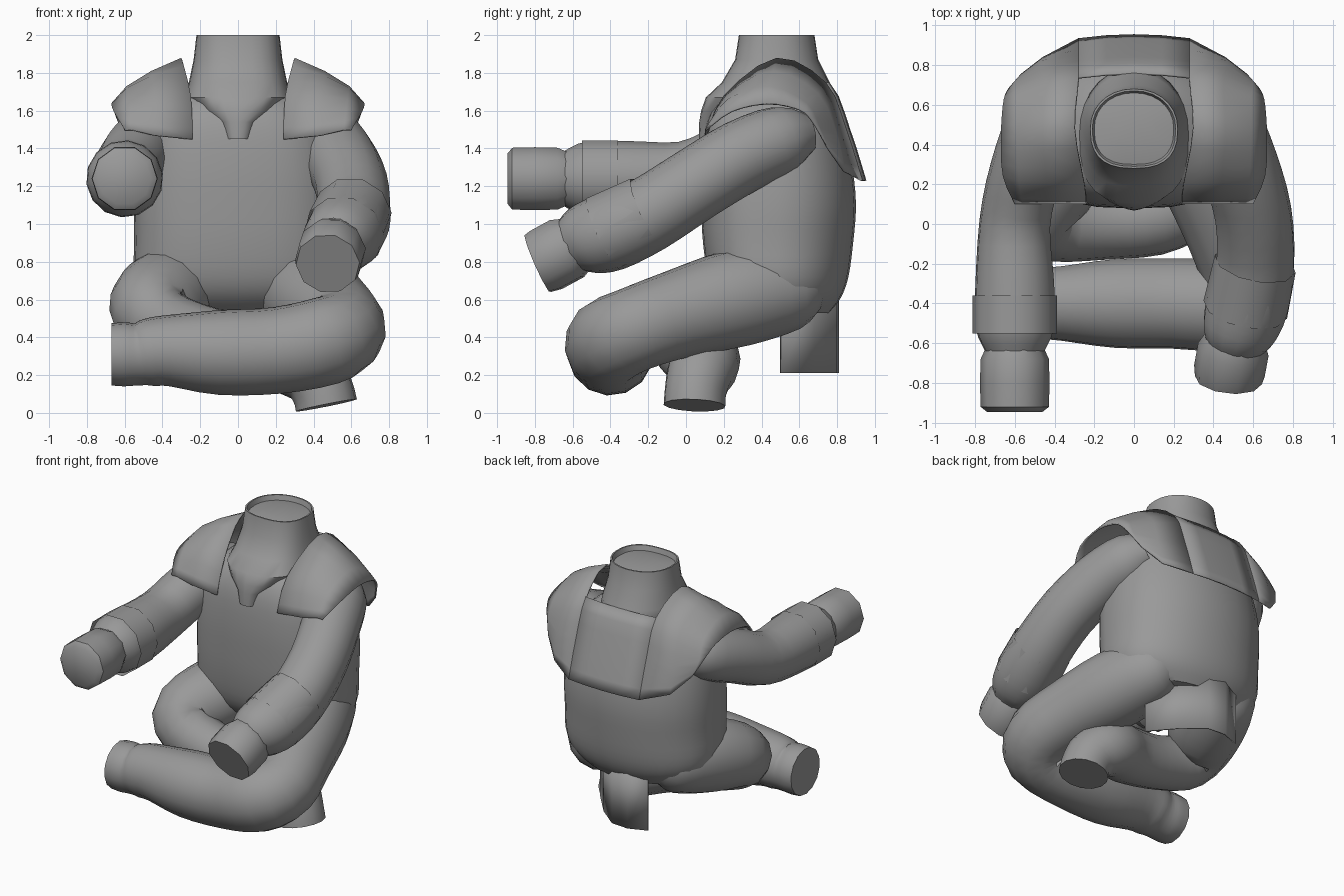
import bpy, bmesh, math
from mathutils import Vector

if "Cube" in bpy.data.objects:
    bpy.data.objects.remove(bpy.data.objects["Cube"])

grey = bpy.data.materials.new("dark_grey")
grey.diffuse_color = (.32, .32, .32, 1)
grey.use_nodes = True
grey.node_tree.nodes["Principled BSDF"].inputs["Base Color"].default_value = grey.diffuse_color


def finish(name, bm, angle=40, thickness=0):
    bmesh.ops.remove_doubles(bm, verts=bm.verts, dist=.0005)
    bmesh.ops.recalc_face_normals(bm, faces=bm.faces)
    me = bpy.data.meshes.new(name)
    bm.to_mesh(me)
    bm.free()
    me.materials.append(grey)
    ob = bpy.data.objects.new(name, me)
    bpy.context.collection.objects.link(ob)
    if thickness:
        m = ob.modifiers.new("thickness", 'SOLIDIFY')
        m.thickness = thickness
        m.offset = -1
    bpy.ops.object.select_all(action='DESELECT')
    ob.select_set(True)
    bpy.context.view_layer.objects.active = ob
    bpy.ops.object.shade_smooth_by_angle(angle=math.radians(angle))
    return ob


def loft(name, rows, closed=True, caps=True, mirror=False, **kw):
    """Skin a list of equal-length point rows."""
    bm = bmesh.new()
    for s in ((1, -1) if mirror else (1,)):
        vs = [[bm.verts.new((s * p[0], p[1], p[2])) for p in r] for r in rows]
        n = len(rows[0])
        for a, b in zip(vs, vs[1:]):
            for i in range(n if closed else n - 1):
                j = (i + 1) % n
                bm.faces.new((a[i], a[j], b[j], b[i]))
        if closed and caps:
            bm.faces.new(vs[0])
            bm.faces.new(vs[-1])
    return finish(name, bm, **kw)


def ring(z, hx, y0, y1, n=28, front=2.2):
    """Slice of half width hx from y0 to y1; squarer front, round back."""
    out, yc, r = [], (y0 + y1) / 2, (y1 - y0) / 2
    for i in range(n):
        t = math.tau * i / n
        c, s = math.cos(t), math.sin(t)
        e = 2.1 if s > 0 else front
        out.append((hx * math.copysign(abs(c) ** (2 / e), c),
                    yc + r * math.copysign(abs(s) ** (2 / e), s), z))
    return out


def spline(pts, steps):
    """Catmull-Rom through tuples of any length."""
    P = [pts[0]] + list(pts) + [pts[-1]]
    out = []
    for k in range(1, len(P) - 2):
        for i in range(steps):
            t = i / steps
            out.append(tuple(0.5 * (2 * b + (c - a) * t + (2 * a - 5 * b + 4 * c - d) * t * t
                                    + (3 * b - a - 3 * c + d) * t ** 3)
                             for a, b, c, d in zip(P[k - 1], P[k], P[k + 1], P[k + 2])))
    return out + [tuple(pts[-1])]


def tube(name, pts, steps=3, n=14, **kw):
    """Limb through (x, y, z, radius) points."""
    P = spline(pts, steps)
    C = [Vector(p[:3]) for p in P]
    rows, u = [], Vector((0, 0, 1))
    for i, p in enumerate(P):
        d = (C[min(i + 1, len(C) - 1)] - C[max(i - 1, 0)]).normalized()
        u = (u - d * u.dot(d)).normalized()
        v = d.cross(u)
        rows.append([C[i] + p[3] * (math.cos(a) * u + math.sin(a) * v)
                     for a in (math.tau * (k + .5) / n for k in range(n))])
    return loft(name, rows, **kw)


# torso with rounded back and pelvis
slices = [(.53, .38, .28, .76), (.61, .5, .18, .82), (.72, .55, .12, .86), (.9, .55, .09, .885),
          (1.1, .55, .08, .9), (1.3, .53, .08, .88), (1.5, .48, .1, .83), (1.63, .37, .15, .78),
          (1.71, .24, .22, .72)]
loft("torso", [ring(*s, front=2.8) for s in spline(slices, 3)])

# neck stump with chest bib below and a recessed top
neck = [(1.45, .09, .068, .6), (1.54, .13, .07, .76), (1.6, .22, .08, .79), (1.67, .28, .105, .785),
        (1.75, .26, .19, .76), (1.87, .235, .26, .7),
        (2.0, .22, .28, .68), (2.0, .21, .29, .67), (1.965, .2, .3, .66), (1.98, .11, .38, .57)]
loft("neck", [ring(*s, front=2.6) for s in neck])

# shoulder cape: arcs running from the chest over the shoulder and down the back
arcs = [[(.24, .1, 1.45), (.25, .2, 1.68), (.3, .48, 1.88), (.28, .74, 1.75), (.28, .85, 1.5), (.28, .935, 1.23)],
        [(.44, .1, 1.47), (.44, .21, 1.68), (.46, .46, 1.81), (.45, .7, 1.69), (.47, .8, 1.47), (.46, .84, 1.28)],
        [(.56, .1, 1.5), (.58, .22, 1.66), (.59, .44, 1.73), (.59, .64, 1.64), (.6, .71, 1.51), (.57, .755, 1.4)],
        [(.6, .1, 1.5), (.66, .24, 1.6), (.67, .43, 1.64), (.66, .6, 1.61), (.64, .67, 1.55), (.6, .72, 1.46)]]
loft("shoulder_pads", [spline(a, 3) for a in arcs], closed=False, mirror=True, thickness=.01)
edge = spline(arcs[0], 3)[9:]
loft("back_cape", [[(x * k, y + .02 * (1 - k * k), z) for k in (-1, -.5, 0, .5, 1)] for x, y, z in edge],
     closed=False, thickness=.01)

# hanging panel at the back
hang = [(.33, .505), (.18, .68), (.03, .8), (-.1, .81), (-.23, .76)]
loft("back_panel", [[(x, y, z) for x, y in hang] for z in (.21, .62)],
     closed=False, thickness=.01)

# right arm, stretched forward
tube("right_arm", [(-.42, .62, 1.5, .09), (-.47, .5, 1.45, .17), (-.55, .25, 1.36, .18), (-.6, 0, 1.26, .18),
                   (-.6, -.3, 1.24, .2), (-.6, -.52, 1.24, .2), (-.6, -.64, 1.24, .15)], caps=False)
tube("right_cuff", [(-.6, -.36, 1.24, .213), (-.6, -.55, 1.24, .213)], n=10, caps=False)
tube("right_hand", [(-.6, -.61, 1.24, .14), (-.6, -.68, 1.24, .172), (-.6, -.8, 1.24, .175),
                    (-.6, -.92, 1.24, .172), (-.6, -.945, 1.24, .14)], n=10, steps=1)

# left arm, reaching down
tube("left_arm", [(.4, .65, 1.48, .1), (.45, .52, 1.45, .18), (.53, .3, 1.36, .195), (.6, .05, 1.21, .195),
                  (.61, -.2, 1.05, .2), (.57, -.4, .96, .21), (.53, -.53, .92, .19), (.51, -.6, .89, .155)],
     caps=False)
tube("left_cuff", [(.61, -.2, 1.06, .208), (.56, -.43, .95, .215)], n=10, caps=False)
tube("left_hand", [(.51, -.58, .9, .155), (.5, -.63, .87, .18), (.48, -.74, .81, .18),
                   (.475, -.785, .79, .17)], n=10, steps=1)

# left leg, folded in front
tube("left_leg", [(.24, .66, .68, .14), (.29, .56, .66, .22), (.38, .28, .61, .26), (.5, -.05, .52, .235),
                  (.56, -.28, .44, .225), (.46, -.4, .38, .235), (.2, -.4, .33, .23), (-.1, -.4, .32, .225),
                  (-.36, -.4, .33, .19), (-.47, -.4, .32, .18), (-.53, -.4, .31, .165),
                  (-.6, -.4, .31, .17), (-.67, -.4, .31, .165)])

# right leg, tucked underneath
tube("right_leg", [(-.24, .66, .68, .14), (-.29, .56, .66, .22), (-.38, .3, .62, .25), (-.47, .08, .56, .215),
                   (-.4, 0, .47, .19), (-.15, 0, .38, .18), (.1, .03, .33, .19), (.28, .1, .28, .19),
                   (.4, .07, .2, .175), (.45, .05, .11, .165), (.468, .045, .04, .165)])
